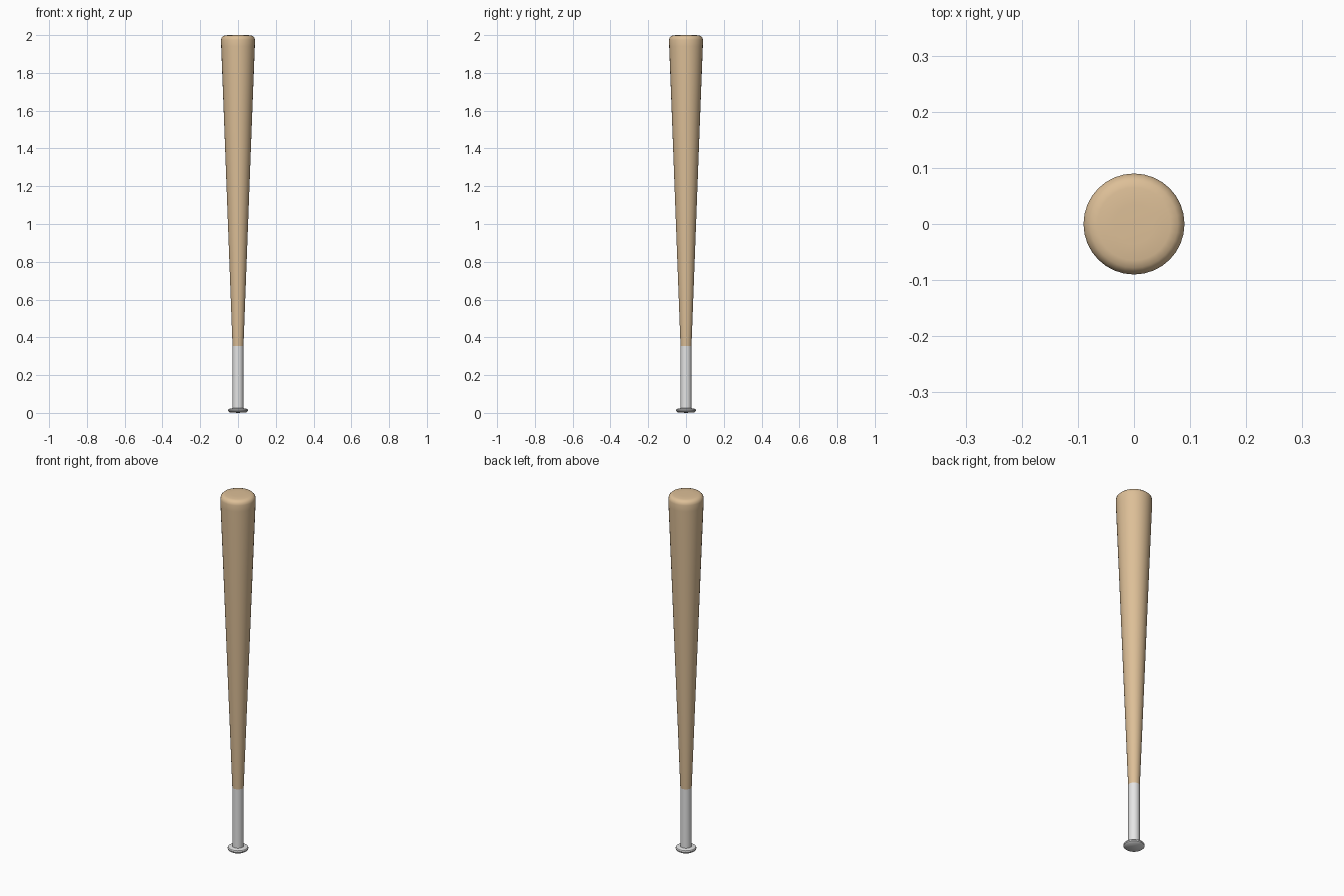
import bpy, bmesh, math

if "Cube" in bpy.data.objects:
    bpy.data.objects.remove(bpy.data.objects["Cube"])

SIDES = 32


def material(name, rgb):
    m = bpy.data.materials.new(name)
    m.diffuse_color = (*rgb, 1.0)
    m.use_nodes = True
    m.node_tree.nodes["Principled BSDF"].inputs["Base Color"].default_value = m.diffuse_color
    return m


def lathe(name, profile, mat):
    """Spin an (r, z) profile around z."""
    bm = bmesh.new()
    verts = [bm.verts.new((r, 0, z)) for r, z in profile]
    edges = [bm.edges.new(pair) for pair in zip(verts, verts[1:])]
    bmesh.ops.spin(bm, geom=verts + edges, cent=(0, 0, 0), axis=(0, 0, 1),
                   angle=math.tau, steps=SIDES, use_merge=True)
    bmesh.ops.remove_doubles(bm, verts=bm.verts, dist=1e-5)
    bmesh.ops.recalc_face_normals(bm, faces=bm.faces)
    mesh = bpy.data.meshes.new(name)
    bm.to_mesh(mesh)
    bm.free()
    mesh.materials.append(mat)
    obj = bpy.data.objects.new(name, mesh)
    bpy.context.collection.objects.link(obj)
    bpy.ops.object.select_all(action='DESELECT')
    obj.select_set(True)
    bpy.context.view_layer.objects.active = obj
    bpy.ops.object.shade_smooth_by_angle(angle=math.radians(35))
    return obj


wood = material("pale_wood", (0.72, 0.52, 0.31))
wrap = material("light_grey_grip", (0.78, 0.78, 0.78))

# Tapered barrel with a rounded, nearly flat end
lathe("barrel", [(0.029, 0.355), (0.0525, 0.98), (0.0735, 1.54),
                 (0.089, 1.94), (0.090, 1.975), (0.087, 1.987),
                 (0.078, 1.996), (0.065, 1.999), (0.035, 2.0), (0, 2.0)], wood)

# Straight handle and flared knob
lathe("grip", [(0.029, 0.02), (0.029, 0.355)], wrap)
lathe("knob", [(0, 0), (0.044, 0.003), (0.052, 0.009), (0.053, 0.015),
               (0.050, 0.021), (0.029, 0.025)], wrap)
